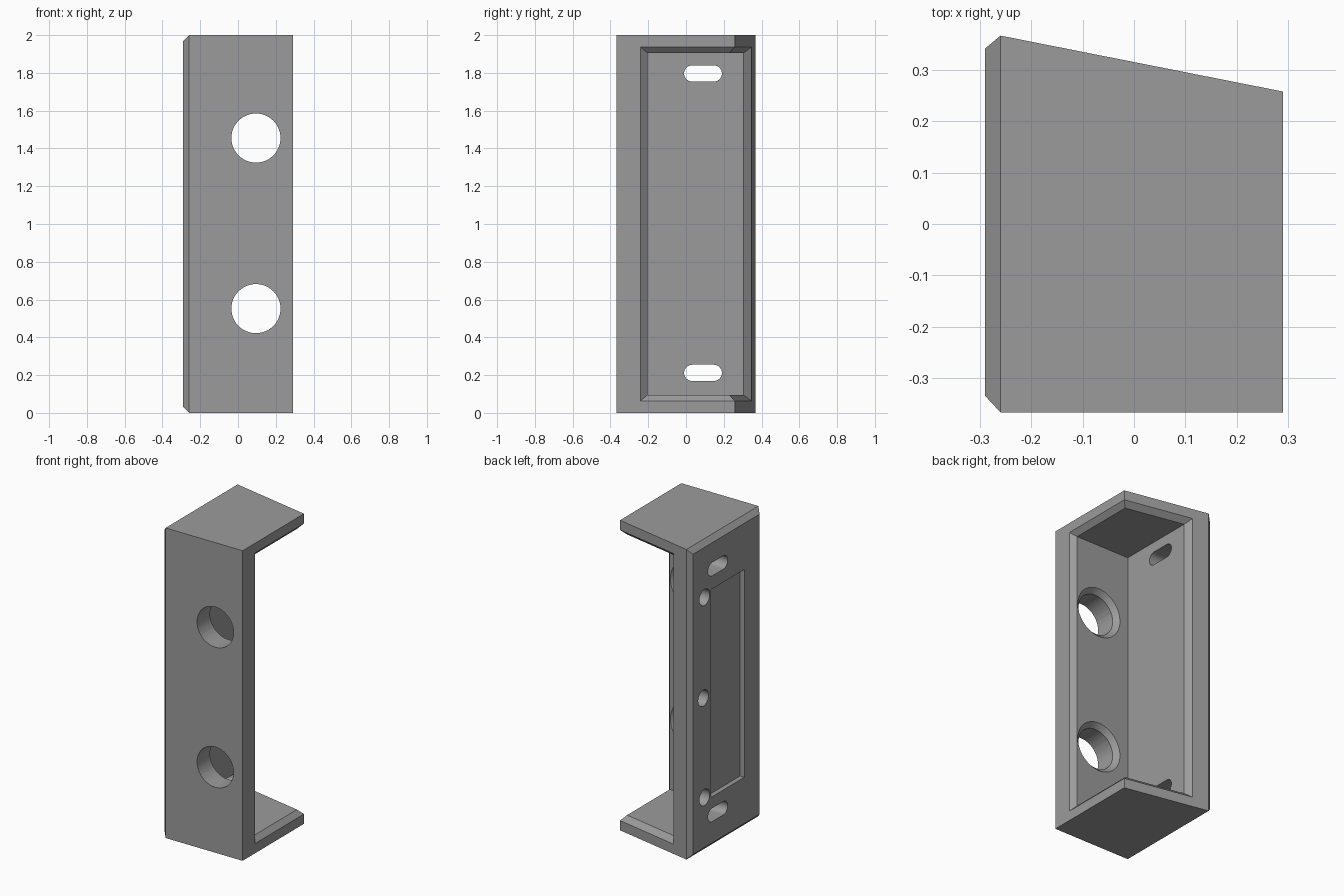
import bpy, bmesh, math

if "Cube" in bpy.data.objects:
    bpy.data.objects.remove(bpy.data.objects["Cube"])

grey = bpy.data.materials.new("plain grey")
grey.diffuse_color = (0.33, 0.33, 0.33, 1)
grey.use_nodes = True
grey.node_tree.nodes["Principled BSDF"].inputs["Base Color"].default_value = grey.diffuse_color


def hull(name, pts):
    """Closed convex solid around the given points."""
    bm = bmesh.new()
    for p in pts:
        bm.verts.new(p)
    res = bmesh.ops.convex_hull(bm, input=bm.verts[:])
    junk = {g for g in res["geom_interior"] + res["geom_unused"]
            if isinstance(g, bmesh.types.BMVert)}
    bmesh.ops.delete(bm, geom=list(junk), context='VERTS')
    bmesh.ops.dissolve_limit(bm, angle_limit=0.002, verts=bm.verts[:], edges=bm.edges[:])
    bmesh.ops.recalc_face_normals(bm, faces=bm.faces[:])
    me = bpy.data.meshes.new(name)
    bm.to_mesh(me)
    bm.free()
    me.materials.append(grey)
    ob = bpy.data.objects.new(name, me)
    bpy.context.collection.objects.link(ob)
    return ob


def box(name, xs, ys, zs):
    return hull(name, [(x, y, z) for x in xs for y in ys for z in zs])


def ring(a, b, r, n=48):
    return [(a + r * math.cos(2 * math.pi * i / n),
             b + r * math.sin(2 * math.pi * i / n)) for i in range(n)]


def back(x):
    """Sloped back plane."""
    return 0.367 - 0.198 * (x + 0.26)


# Outer block with bevelled left face and sloping back
pts = [(x, y, z) for x in (-0.26, 0.29) for y in (-0.367, back(x)) for z in (0, 2)]
pts += [(-0.29, y, z) for y in (-0.335, 0.342) for z in (0.032, 1.968)]
housing = hull("bracket_housing", pts)

# Main cavity, open to the right and the back
cutters = [box("cavity", (-0.125, 0.7), (-0.205, 0.7), (0.095, 1.905))]

# Bevelled rims of the two open sides
right, rear = [], []
for t in (-1, 2):
    for z in (0.095 - 0.032 * t, 1.905 + 0.032 * t):
        right += [(0.26 + 0.03 * t, y, z) for y in (-0.205 - 0.035 * t, 0.6)]
        rear += [(x, back(x) - 0.035 * (1 - t), z) for x in (-0.125 - 0.03 * t, 0.6)]
cutters += [hull("right_rim", right), hull("rear_rim", rear)]

# Round front holes with an inner countersink
for z in (0.552, 1.455):
    cutters.append(hull("front_hole", [(x, y, c) for y in (-0.5, -0.1)
                                       for x, c in ring(0.095, z, 0.13)]))
    cutters.append(hull("countersink", [(x, y, c) for y, r in ((-0.245, 0.12), (-0.195, 0.17))
                                        for x, c in ring(0.095, z, r)]))

# Slots through the left wall
for z in (0.212, 1.797):
    cutters.append(hull("slot", [(x, y, c) for x in (-0.5, -0.05) for k in (0.033, 0.147)
                                 for y, c in ring(k, z, 0.043, 32)]))

# Shallow panel recess and blind holes on the left face
cutters.append(box("panel_recess", (-0.4, -0.26), (-0.18, 0.157), (0.33, 1.67)))
for y, z in ((0.225, 0.355), (0.238, 1.0), (0.225, 1.645)):
    cutters.append(hull("blind_hole", [(x, a, c) for x in (-0.4, -0.19)
                                       for a, c in ring(y, z, 0.052, 32)]))

# Apply all the cuts
for c in cutters:
    m = housing.modifiers.new(c.name, 'BOOLEAN')
    m.operation = 'DIFFERENCE'
    m.solver = 'EXACT'
    m.object = c
    c.hide_render = True
bpy.context.view_layer.update()
mesh = bpy.data.meshes.new_from_object(
    housing.evaluated_get(bpy.context.evaluated_depsgraph_get()))
housing.modifiers.clear()
housing.data = mesh
for c in cutters:
    bpy.data.objects.remove(c)

bpy.context.view_layer.objects.active = housing
housing.select_set(True)
bpy.ops.object.shade_smooth_by_angle(angle=math.radians(25))
